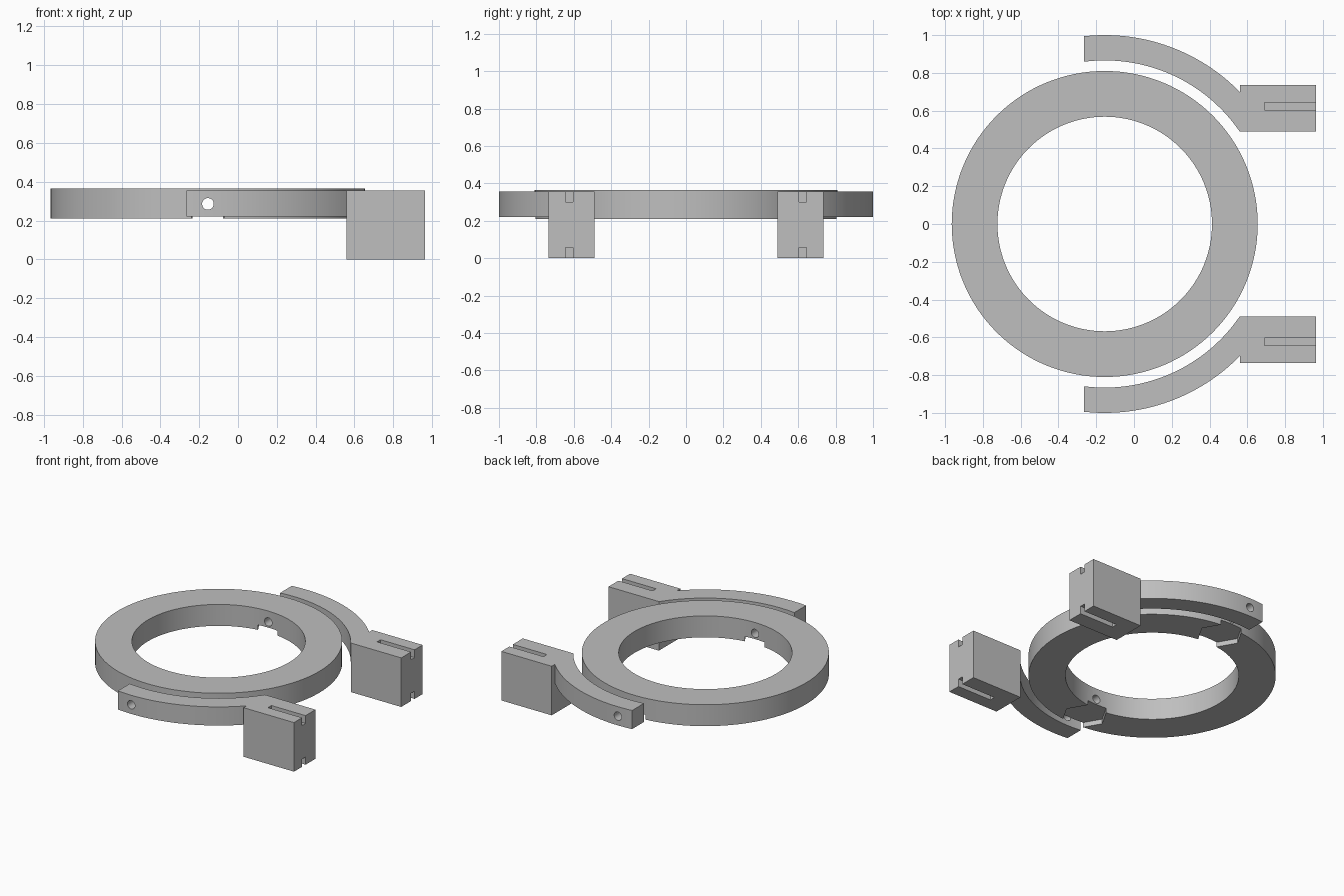
import bpy, bmesh
from math import sin, cos, pi, acos
from mathutils import Matrix

if "Cube" in bpy.data.objects:
    bpy.data.objects.remove(bpy.data.objects["Cube"])

CX = -0.155                 # centre of the ring and arms
HOLE_Z, HOLE_R = 0.286, 0.03
ARM_Z = (0.22, 0.355)

grey = bpy.data.materials.new("plain_grey")
grey.use_nodes = True
colour = (0.52, 0.52, 0.52, 1)
grey.diffuse_color = colour
grey.node_tree.nodes["Principled BSDF"].inputs["Base Color"].default_value = colour


def prism(name, outline, z0, z1):
    """Extrude a flat outline upward from z0 to z1."""
    bm = bmesh.new()
    face = bm.faces.new([bm.verts.new((x, y, z0)) for x, y in outline])
    top = bmesh.ops.extrude_face_region(bm, geom=[face])["geom"]
    for v in top:
        if isinstance(v, bmesh.types.BMVert):
            v.co.z = z1
    bmesh.ops.recalc_face_normals(bm, faces=bm.faces)
    return finish(name, bm)


def finish(name, bm):
    mesh = bpy.data.meshes.new(name)
    bm.to_mesh(mesh)
    bm.free()
    mesh.materials.append(grey)
    ob = bpy.data.objects.new(name, mesh)
    bpy.context.collection.objects.link(ob)
    return ob


def arc(r, a0, a1, n):
    return [(CX + r * cos(a0 + (a1 - a0) * i / n), r * sin(a0 + (a1 - a0) * i / n))
            for i in range(n + 1)]


def circle(r, n=128):
    return arc(r, 0, 2 * pi, n)[:-1]


def box(name, x0, x1, y0, y1, z0, z1):
    return prism(name, [(x0, y0), (x1, y0), (x1, y1), (x0, y1)], z0, z1)


def activate(ob):
    bpy.ops.object.select_all(action='DESELECT')
    ob.select_set(True)
    bpy.context.view_layer.objects.active = ob


def cut(ob, *cutters):
    activate(ob)
    for c in cutters:
        mod = ob.modifiers.new("cut", 'BOOLEAN')
        mod.operation, mod.solver, mod.object = 'DIFFERENCE', 'EXACT', c
        bpy.ops.object.modifier_apply(modifier=mod.name)
        bpy.data.objects.remove(c)


def pin_cutter():
    """Cylinder along y for the pin hole through ring and arms."""
    bm = bmesh.new()
    bmesh.ops.create_cone(bm, cap_ends=True, segments=32, radius1=HOLE_R, radius2=HOLE_R, depth=3,
                          matrix=Matrix.Translation((CX, 0, HOLE_Z)) @ Matrix.Rotation(pi / 2, 4, 'X'))
    return finish("pin_cutter", bm)


def smooth(ob):
    activate(ob)
    bpy.ops.object.shade_smooth_by_angle(angle=pi / 6)


# Ring with pin hole and a shallow hexagonal pocket under each side
ring = prism("ring", circle(0.81), 0.21, 0.365)
pockets = [prism("pocket_cutter", [(x, y + s * 0.69) for x, y in circle(0.152, 6)], 0.1, 0.245)
           for s in (-1, 1)]
cut(ring, prism("bore_cutter", circle(0.568), 0, 1), pin_cutter(), *pockets)
smooth(ring)

# Curved arm and slotted mounting block on each side
X_END, X_JOIN = -0.265, 0.56
for side, s in (("left_side", 1), ("right_side", -1)):
    def edge(r):
        return [(x, s * y) for x, y in
                arc(r, acos((X_JOIN - CX) / r), acos((X_END - CX) / r), 40)]

    arm = prism("arm_" + side, edge(1.0) + edge(0.866)[::-1], *ARM_Z)
    cut(arm, pin_cutter())
    smooth(arm)

    block = box("block_" + side, X_JOIN, 0.963, *sorted((s * 0.49, s * 0.735)), 0, 0.355)
    ys = sorted((s * 0.603, s * 0.643))
    cut(block, box("slot_cutter", 0.69, 1.1, *ys, 0.299, 0.5),
        box("slot_cutter", 0.69, 1.1, *ys, -0.1, 0.056))
